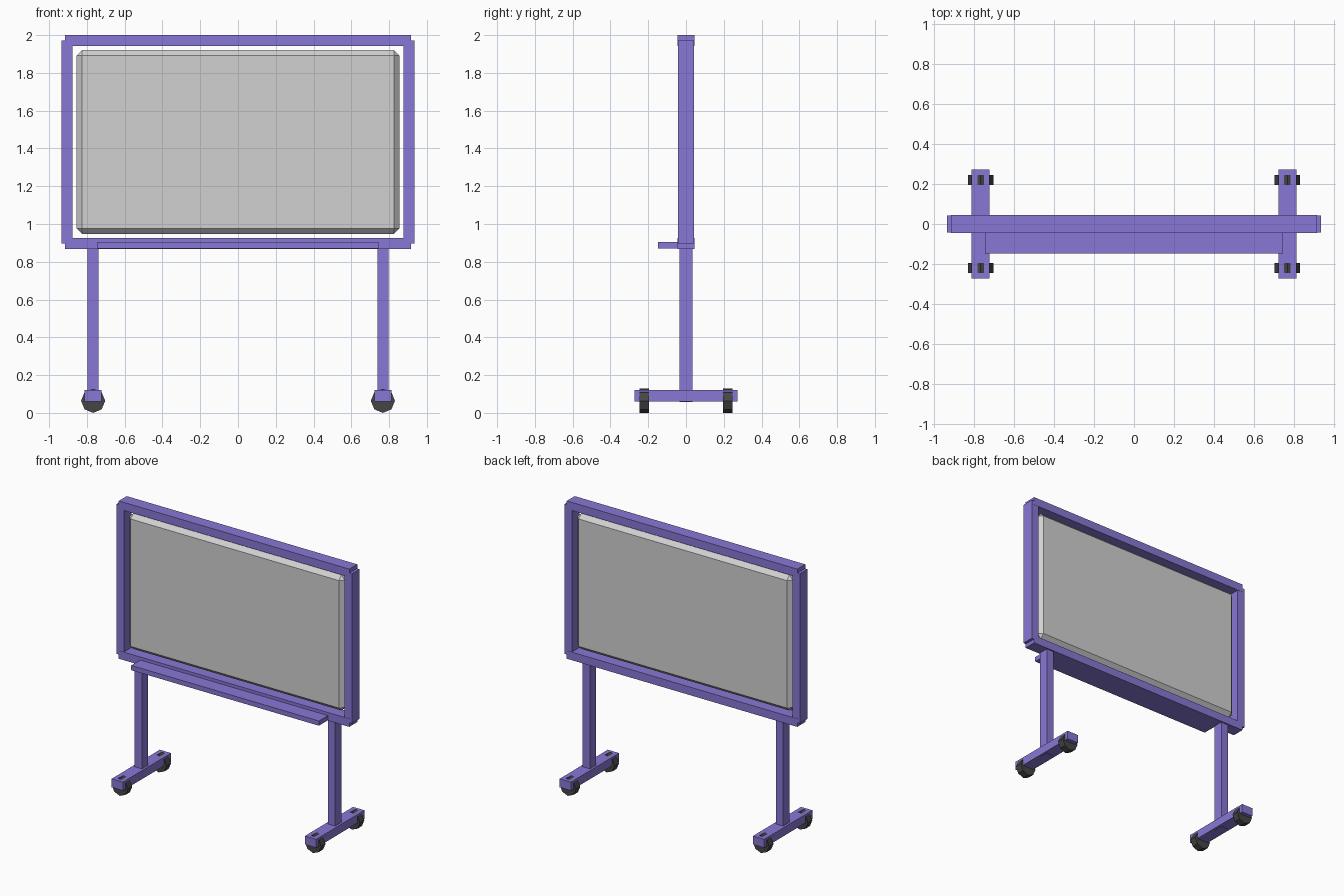
import bpy
import bmesh
import math
from mathutils import Matrix

if "Cube" in bpy.data.objects:
    bpy.data.objects.remove(bpy.data.objects["Cube"])


def material(name, rgb):
    m = bpy.data.materials.new(name)
    m.diffuse_color = (*rgb, 1)
    m.use_nodes = True
    m.node_tree.nodes["Principled BSDF"].inputs["Base Color"].default_value = m.diffuse_color
    return m


PURPLE = material("purple frame", (0.25, 0.185, 0.66))
GREY = material("light grey board", (0.64, 0.64, 0.64))
DARK = material("dark rubber", (0.06, 0.06, 0.06))


def finish(name, bm, mat):
    mesh = bpy.data.meshes.new(name)
    bmesh.ops.recalc_face_normals(bm, faces=bm.faces)
    bm.to_mesh(mesh)
    bm.free()
    mesh.materials.append(mat)
    obj = bpy.data.objects.new(name, mesh)
    bpy.context.collection.objects.link(obj)
    return obj


def box(name, x, y, z, mat, bevel=0):
    """Box from (min, max) ranges, with an optional one-step chamfer."""
    bm = bmesh.new()
    bmesh.ops.create_cube(bm, size=1)
    for v in bm.verts:
        v.co = [r[0] if c < 0 else r[1] for c, r in zip(v.co, (x, y, z))]
    if bevel:
        bmesh.ops.bevel(bm, geom=bm.edges[:], offset=bevel, segments=1,
                        affect='EDGES', profile=0.5)
    return finish(name, bm, mat)


def wheel(name, x, y, radius, width):
    """Eight-sided wheel rolling sideways, a corner pointing down."""
    bm = bmesh.new()
    bmesh.ops.create_cone(bm, cap_ends=True, segments=8, radius1=radius,
                          radius2=radius, depth=width,
                          matrix=Matrix.Translation((x, y, radius))
                          @ Matrix.Rotation(math.pi / 2, 4, 'X'))
    return finish(name, bm, DARK)


# Writing board, floating inside the frame
box("board", (-0.855, 0.855), (-0.037, 0.037), (0.948, 1.92), GREY, bevel=0.029)

# Frame rails
box("top_rail", (-0.915, 0.915), (-0.045, 0.045), (1.942, 2.0), PURPLE)
box("bottom_rail", (-0.915, 0.915), (-0.045, 0.045), (0.868, 0.926), PURPLE)

# Pen tray on the front
box("pen_tray", (-0.745, 0.745), (-0.147, -0.04), (0.87, 0.904), PURPLE)

# Mirrored side parts
for side, s in (("left", -1), ("right", 1)):
    def span(a, b):
        return tuple(sorted((s * a, s * b)))

    box(side + "_frame_post", span(0.875, 0.935), (-0.0435, 0.0435),
        (0.897, 1.971), PURPLE)
    box(side + "_leg", span(0.738, 0.796), (-0.035, 0.035), (0.057, 0.88), PURPLE)
    box(side + "_foot", span(0.722, 0.812), (-0.273, 0.273), (0.06, 0.121), PURPLE)
    for end, y in (("front", -0.22), ("back", 0.22)):
        wheel(f"{side}_{end}_wheel", s * 0.767, y, 0.064, 0.05)
